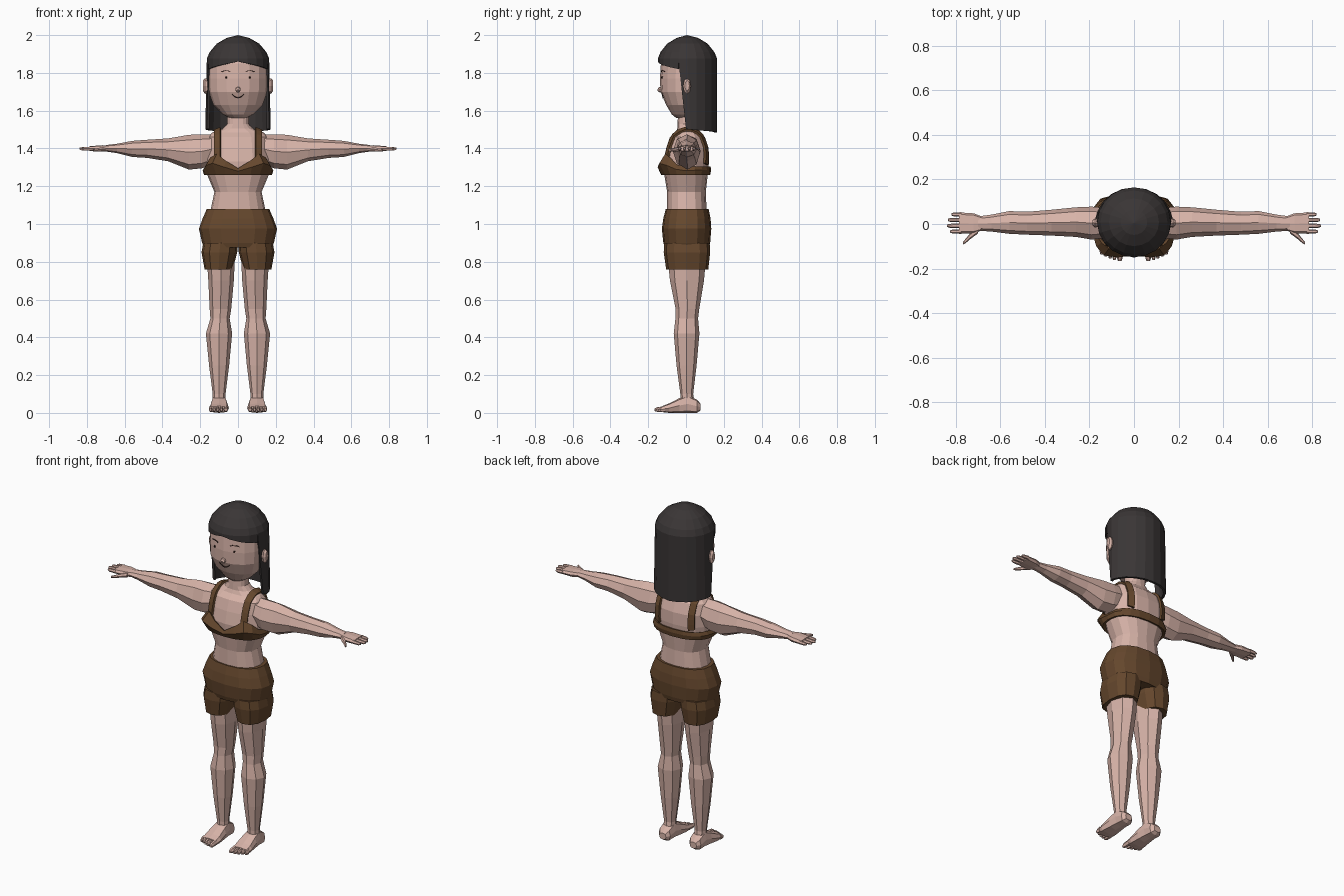
import bpy, bmesh, math
from mathutils import Vector
from mathutils.bvhtree import BVHTree

cube = bpy.data.objects.get("Cube")
if cube:
    bpy.data.objects.remove(cube, do_unlink=True)


def material(name, r, g, b):
    m = bpy.data.materials.new(name)
    m.use_nodes = True
    m.diffuse_color = (r, g, b, 1)
    m.node_tree.nodes["Principled BSDF"].inputs["Base Color"].default_value = (r, g, b, 1)
    return m


SKIN = material("skin", .68, .45, .39)
HAIR = material("dark hair", .042, .036, .036)
CLOTH = material("brown cloth", .13, .063, .026)
LINE = material("face line", .03, .015, .012)
SIDES = (("left", 1), ("right", -1))


def finish(bm, name, mat, thick=0, offset=-1):
    bmesh.ops.recalc_face_normals(bm, faces=bm.faces)
    me = bpy.data.meshes.new(name)
    bm.to_mesh(me)
    bm.free()
    me.materials.append(mat)
    ob = bpy.data.objects.new(name, me)
    bpy.context.collection.objects.link(ob)
    if thick:
        mod = ob.modifiers.new("thickness", "SOLIDIFY")
        mod.thickness = thick
        mod.offset = offset
    return ob


def power(v, e):
    return math.copysign(abs(v) ** e, v)


def loft(name, rings, mat, n=8, axis="z", s=1, e=1.0):
    """Closed skin over rings; each ring is (position, a_min, a_max, b_min, b_max)."""
    bm = bmesh.new()
    loops = []
    for t, a0, a1, b0, b1 in rings:
        loop = []
        for i in range(n):
            w = math.tau * i / n
            a = (a0 + a1) / 2 + (a1 - a0) / 2 * power(math.cos(w), e)
            b = (b0 + b1) / 2 + (b1 - b0) / 2 * power(math.sin(w), e)
            x, y, z = {"z": (a, b, t), "x": (t, a, b), "y": (a, t, b)}[axis]
            loop.append(bm.verts.new((x * s, y, z)))
        loops.append(loop)
    for lo, hi in zip(loops, loops[1:]):
        for i in range(n):
            j = (i + 1) % n
            bm.faces.new((lo[i], lo[j], hi[j], hi[i]))
    bm.faces.new(loops[0])
    bm.faces.new(loops[-1])
    return finish(bm, name, mat)


def sym(t, r, b0, b1):
    return (t, -r, r, b0, b1)


def tree(ob):
    me = ob.data
    return BVHTree.FromPolygons([v.co.copy() for v in me.vertices],
                                [tuple(p.vertices) for p in me.polygons])


def ribbon(name, pairs, mat, thick):
    bm = bmesh.new()
    rows = [[bm.verts.new(p) for p in pair] for pair in pairs]
    for a, b in zip(rows, rows[1:]):
        bm.faces.new((a[0], a[1], b[1], b[0]))
    return finish(bm, name, mat, thick, 0)


# Torso with neck, and head
torso = loft("torso", [
    sym(1.05, .15, -.10, .11), sym(1.17, .125, -.10, .105), sym(1.26, .163, -.115, .115),
    sym(1.33, .172, -.12, .122), sym(1.40, .17, -.105, .12), sym(1.46, .16, -.085, .10),
    sym(1.485, .135, -.055, .075), sym(1.505, .08, -.046, .06),
    sym(1.53, .058, -.045, .055), sym(1.62, .055, -.04, .06)], SKIN, 16, e=.85)
head = loft("head", [
    sym(1.56, .045, -.05, .05), sym(1.58, .08, -.075, .07), sym(1.63, .13, -.105, .10),
    sym(1.70, .155, -.135, .12), sym(1.77, .159, -.138, .13), sym(1.85, .155, -.133, .13),
    sym(1.92, .11, -.09, .10)], SKIN, 16)

# Face: nose, brows, eyes and mouth lie on the head surface
face = tree(head)


def face_line(name, points, w):
    pairs = []
    for x, z in points:
        hits = [face.ray_cast(Vector((x, -1, z + d)), Vector((0, 1, 0)))[0] for d in (-w, w)]
        pairs.append([h + Vector((0, -.002, 0)) for h in hits])
    ribbon(name, pairs, LINE, .004)


loft("nose", [(-.15, -.005, .005, 1.705, 1.715), (-.144, -.013, .013, 1.698, 1.724),
              (-.125, -.015, .015, 1.695, 1.73)], SKIN, 8, "y")
face_line("mouth", [(.008 * i, 1.668 + .0012 * i * i) for i in range(-4, 5)], .002)
for side, s in SIDES:
    face_line(side + "_brow", [(s * (.04 + .012 * i), 1.806 + .003 * i * (4 - i) / 2)
                               for i in range(5)], .002)
    face_line(side + "_eye", [(s * .06, 1.775), (s * .069, 1.775)], .005)
    loft(side + "_ear", [(.145, -.01, .02, 1.70, 1.76), (.175, -.016, .026, 1.688, 1.772),
                         (.186, -.006, .018, 1.705, 1.76)], SKIN, 8, "x", s)

# Hair: dome all round, short fringe in front, long curtain at sides and back
N = 20
bm = bmesh.new()


def hair_point(i, z, k=1.0, wide=1.0):
    w = math.tau * i / N
    return bm.verts.new((.165 * k * wide * math.cos(w), .0075 + .157 * k * math.sin(w), z))


crown = bm.verts.new((0, .005, 2.0))
dome = [[hair_point(i, z, k) for i in range(N)]
        for z, k in ((1.985, .36), (1.955, .68), (1.91, .91), (1.875, 1.0))]
for i in range(N):
    j = (i + 1) % N
    bm.faces.new((crown, dome[0][i], dome[0][j]))
    for a, b in zip(dome, dome[1:]):
        bm.faces.new((a[i], a[j], b[j], b[i]))


def hang(columns, bottoms):
    tops = [dome[-1][i % N] for i in columns]
    for k in range(len(tops) - 1):
        bm.faces.new((tops[k], tops[k + 1], bottoms[k + 1], bottoms[k]))


fringe = range(11, 20)
hang(fringe, [hair_point(i, 1.86 - .01 * abs(i - 15)) for i in fringe])
curtain = range(-1, 12)
ends = [hair_point(i, 1.485 + .003 * abs(i - 5), 1, 1.05) for i in curtain]
for v in (ends[0], ends[-1]):
    v.co.y = 0
for v in (ends[1], ends[-2]):
    v.co.y = .025
hang(curtain, ends)
finish(bm, "hair", HAIR, .014)

# Top: band with cups, its upper edge follows the neckline
bm = bmesh.new()
neckline = (1.295, 1.335, 1.372, 1.352, 1.315, 1.30)
bulge = (.95, 1.06, 1.14, 1.08, 1.02, 1.0)
rows = []
for part, rx, front, back in ((0, .18, .132, .128), (.55, .187, .148, .133), (1, .176, .132, .13)):
    row = []
    for i in range(N):
        w = math.tau * i / N
        d = min(i, N - i)
        top = neckline[d] if d < 6 else 1.305
        k = bulge[min(d, 5)] if part == .55 else 1
        y = -power(math.cos(w), .85)
        row.append(bm.verts.new((k * rx * power(math.sin(w), .85),
                                 k * y * (front if y < 0 else back),
                                 1.26 + (top - 1.26) * part)))
    rows.append(row)
for a, b in zip(rows, rows[1:]):
    for i in range(N):
        j = (i + 1) % N
        bm.faces.new((a[i], a[j], b[j], b[i]))
finish(bm, "top_band", CLOTH, .018)

body = tree(torso)
for side, s in SIDES:
    # Shoulder strap laid over the torso
    pairs = []
    for k in range(15):
        w = math.radians(192 - 16 * k)
        ray = Vector((0, math.cos(w), math.sin(w)))
        pair = []
        for x in (.092, .126):
            hit = body.ray_cast(Vector((s * x, .005, 1.38)), ray)[0]
            pair.append(hit + ray * .008)
        pairs.append(pair)
    ribbon(side + "_strap", pairs, CLOTH, .012)

    # Arm and hand
    loft(side + "_arm", [
        (.11, -.06, .07, 1.33, 1.475), (.19, -.07, .078, 1.295, 1.475),
        (.26, -.058, .075, 1.288, 1.472), (.37, -.052, .064, 1.332, 1.453),
        (.48, -.048, .055, 1.35, 1.446), (.56, -.044, .058, 1.355, 1.44),
        (.64, -.034, .042, 1.375, 1.425), (.70, -.03, .034, 1.384, 1.418)], SKIN, 8, "x", s)
    loft(side + "_palm", [
        (.68, -.028, .032, 1.386, 1.416), (.72, -.042, .048, 1.383, 1.417),
        (.785, -.044, .052, 1.386, 1.412)], SKIN, 8, "x", s, .6)
    for finger, y, tip in (("little", .043, .82), ("ring", .018, .836),
                           ("middle", -.008, .84), ("index", -.034, .826)):
        loft(f"{side}_{finger}_finger", [
            (.775, y - .01, y + .01, 1.389, 1.411), (tip - .012, y - .009, y + .009, 1.389, 1.408),
            (tip, y - .005, y + .005, 1.393, 1.404)], SKIN, 6, "x", s)
    loft(side + "_thumb", [
        (.70, -.042, -.015, 1.385, 1.412), (.735, -.068, -.04, 1.383, 1.405),
        (.755, -.085, -.065, 1.383, 1.40), (.768, -.093, -.08, 1.385, 1.397)], SKIN, 6, "x", s)

    # Leg, foot and toes
    loft(side + "_leg", [
        (.06, .065, .135, -.03, .045), (.10, .066, .134, -.03, .038),
        (.25, .047, .153, -.05, .056), (.42, .031, .17, -.065, .071),
        (.50, .044, .146, -.056, .064), (.55, .036, .15, -.055, .07),
        (.70, .022, .157, -.085, .095), (.86, .015, .168, -.10, .11)], SKIN, 8, "z", s)
    loft(side + "_foot", [
        (.076, .078, .122, .012, .05), (.058, .062, .138, 0, .07), (.01, .06, .14, 0, .095),
        (-.035, .054, .146, 0, .078), (-.09, .048, .154, 0, .05),
        (-.125, .05, .153, .004, .036)], SKIN, 8, "y", s, .65)
    for k, tip in enumerate((-.166, -.162, -.155, -.146, -.138)):
        x, r = (.064, .013) if k == 0 else (.069 + .019 * k, .009)
        loft(f"{side}_toe_{k + 1}", [
            (-.11, x - r, x + r, .004, .038), (tip + .012, x - r, x + r, .004, .032),
            (tip, x - r * .6, x + r * .6, .008, .024)], SKIN, 6, "y", s)

    # Shorts leg
    loft(side + "_shorts_leg", [
        (.76, .028, .177, -.105, .118), (.85, .004, .193, -.118, .128),
        (.90, .002, .184, -.115, .125)], CLOTH, 12, "z", s, .85)

# Shorts seat
loft("shorts_seat", [
    sym(.875, .18, -.112, .122), sym(.90, .19, -.12, .128), sym(.975, .207, -.128, .134),
    sym(1.03, .187, -.12, .13), sym(1.08, .165, -.107, .12)], CLOTH, 16, e=.85)
